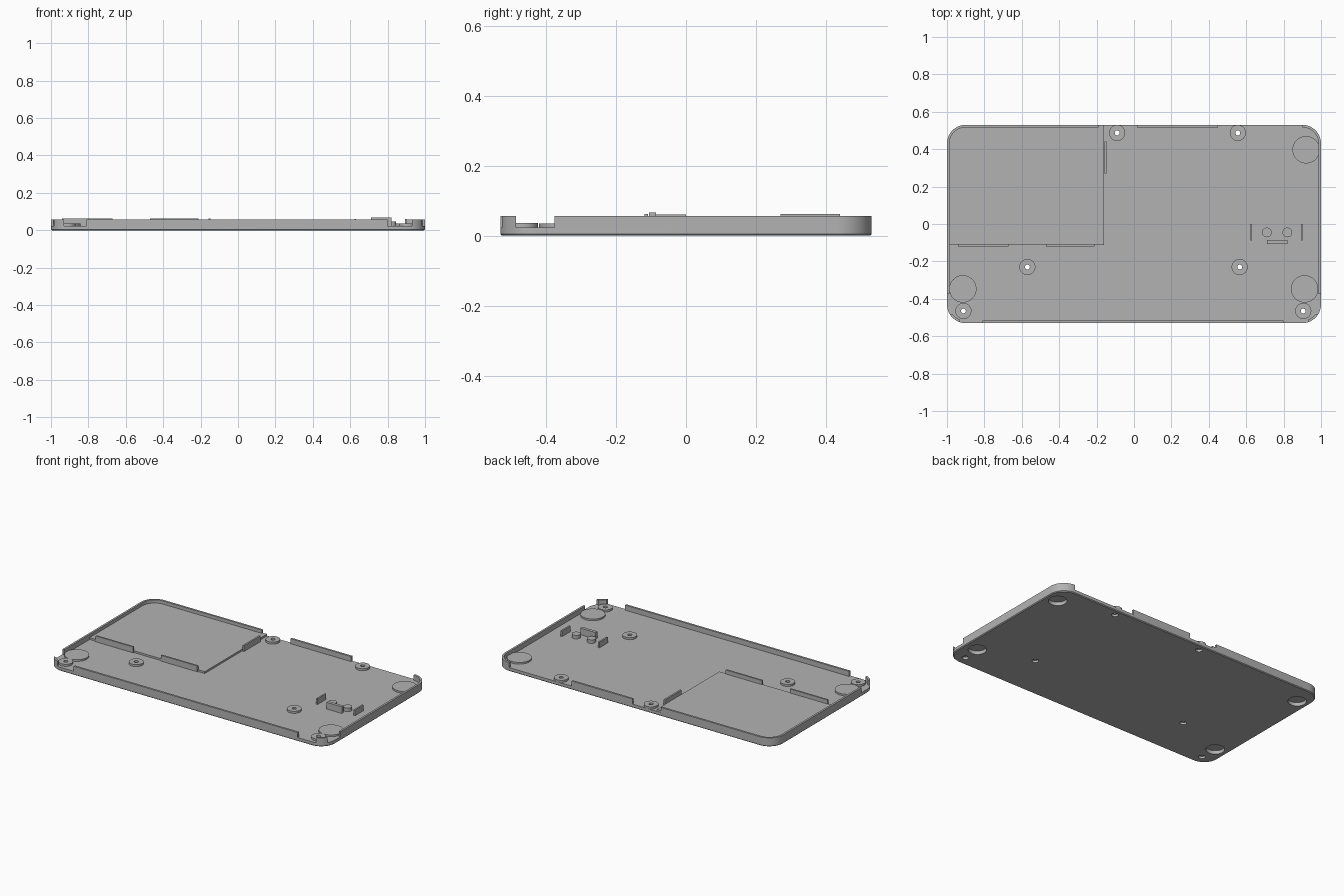
import bpy, bmesh, math
from mathutils import Vector

if "Cube" in bpy.data.objects:
    bpy.data.objects.remove(bpy.data.objects["Cube"])

grey = bpy.data.materials.new("plain grey")
grey.use_nodes = True
grey.diffuse_color = (0.45, 0.45, 0.45, 1)
grey.node_tree.nodes["Principled BSDF"].inputs["Base Color"].default_value = (0.45, 0.45, 0.45, 1)

FLOOR, TOP = 0.024, 0.057


def outline(x0, x1, y0, y1, radii):
    """Rounded rectangle; radii run from back left, clockwise from above reversed."""
    pts = []
    corners = [(x1, y1, 1, 1), (x0, y1, -1, 1), (x0, y0, -1, -1), (x1, y0, 1, -1)]
    for i, (cx, cy, sx, sy) in enumerate(corners):
        r = radii[i]
        steps = 12 if r else 0
        for k in range(steps + 1):
            a = math.pi / 2 * (i + (k / steps if steps else 0))
            pts.append((cx - sx * r + r * math.cos(a), cy - sy * r + r * math.sin(a)))
    return pts


def loft(name, layers):
    """Solid through stacked outlines, each given as (points, z)."""
    bm = bmesh.new()
    rings = [[bm.verts.new((x, y, z)) for x, y in pts] for pts, z in layers]
    n = len(rings[0])
    for a, b in zip(rings, rings[1:]):
        for i in range(n):
            j = (i + 1) % n
            bm.faces.new((a[i], a[j], b[j], b[i]))
    bm.faces.new(rings[0][::-1])
    bm.faces.new(rings[-1])
    bmesh.ops.recalc_face_normals(bm, faces=bm.faces)
    mesh = bpy.data.meshes.new(name)
    bm.to_mesh(mesh)
    bm.free()
    mesh.materials.append(grey)
    ob = bpy.data.objects.new(name, mesh)
    bpy.context.collection.objects.link(ob)
    return ob


def box(name, x0, x1, y0, y1, z0, z1):
    pts = outline(x0, x1, y0, y1, (0, 0, 0, 0))
    return loft(name, [(pts, z0), (pts, z1)])


def disc(name, x, y, r, z0, z1, n=40):
    pts = [(x + r * math.cos(math.tau * i / n), y + r * math.sin(math.tau * i / n)) for i in range(n)]
    return loft(name, [(pts, z0), (pts, z1)])


def cut(ob, cutters):
    """Subtract each cutter from the object, then discard the cutters."""
    for c in cutters:
        m = ob.modifiers.new("cut", 'BOOLEAN')
        m.operation, m.solver, m.object = 'DIFFERENCE', 'EXACT', c
    bpy.context.view_layer.update()
    deps = bpy.context.evaluated_depsgraph_get()
    mesh = bpy.data.meshes.new_from_object(ob.evaluated_get(deps))
    ob.modifiers.clear()
    ob.data = mesh
    for c in cutters:
        bpy.data.objects.remove(c)


def holes(x, y):
    return [disc("hole", x, y, 0.013, -0.1, 0.1, 24), disc("counterbore", x, y, 0.02, -0.1, 0.015, 24)]


bosses = [(-0.09, 0.487), (0.555, 0.487), (-0.57, -0.23), (0.565, -0.23), (-0.912, -0.465), (0.905, -0.465)]
feet = [(-0.915, -0.347), (0.912, -0.347), (0.92, 0.397), (-0.92, 0.397)]
parts = []

# Tray body: chamfered underside, hollow inside, broken rim
R = 0.1
outer = outline(-1, 1, -0.53, 0.53, [R] * 4)
under = outline(-0.995, 0.995, -0.525, 0.525, [R - 0.005] * 4)
inner = outline(-0.987, 0.987, -0.517, 0.517, [R - 0.013] * 4)
body = loft("case_body", [(under, 0), (outer, 0.005), (outer, TOP)])
cutters = [loft("hollow", [(inner, FLOOR), (inner, 0.2)])]
gaps = [(-0.93, -0.81, -0.6, -0.45), (0.8, 0.93, -0.6, -0.45),
        (-1.1, -0.94, -0.485, -0.375), (0.94, 1.1, -0.485, -0.375),
        (-0.19, 0.015, 0.45, 0.6), (0.45, 0.9, 0.45, 0.6)]
cutters += [box("gap", *g, FLOOR, 0.2) for g in gaps]
for x, y in bosses:
    cutters += holes(x, y)
cutters += [disc("recess", x, y, 0.055, -0.1, 0.023) for x, y in feet]
cut(body, cutters)
parts.append(body)

# Screw bosses
for i, (x, y) in enumerate(bosses):
    boss = disc(f"screw_boss_{i + 1}", x, y, 0.043, FLOOR - 0.002, 0.037)
    cut(boss, holes(x, y))
    parts.append(boss)

# Raised pads above the foot recesses (the fourth lies under the platform)
for i, (x, y) in enumerate(feet[:3]):
    parts.append(disc(f"foot_pad_{i + 1}", x, y, 0.073, FLOOR - 0.0005, 0.035, 48))

# Raised platform in the back corner, with its retaining ribs
plat = outline(-0.995, -0.16, -0.113, 0.528, (0, R - 0.005, 0, 0))
parts.append(loft("raised_platform", [(plat, FLOOR - 0.0005), (plat, 0.036)]))
ribs = [(-0.94, -0.67, -0.119, -0.108), (-0.47, -0.21, -0.119, -0.108), (-0.157, -0.146, 0.27, 0.44)]
for i, r in enumerate(ribs):
    parts.append(box(f"platform_rib_{i + 1}", *r, FLOOR - 0.0005, 0.062))

# Switch mount: two side plates, two pegs and a stop bar
for side, x in (("right", 0.627), ("left", 0.897)):
    parts.append(box(f"mount_plate_{side}", x - 0.005, x + 0.005, -0.087, 0, FLOOR - 0.0005, 0.061))
for side, x in (("right", 0.71), ("left", 0.82)):
    parts.append(disc(f"mount_peg_{side}", x, -0.045, 0.026, FLOOR - 0.0005, 0.047, 32))
parts.append(box("stop_bar", 0.71, 0.82, -0.106, -0.086, FLOOR - 0.0005, 0.067))

# Smooth the round sides, keep the edges crisp
bpy.ops.object.select_all(action='DESELECT')
for ob in parts:
    ob.select_set(True)
bpy.context.view_layer.objects.active = body
bpy.ops.object.shade_smooth_by_angle(angle=math.radians(30))
